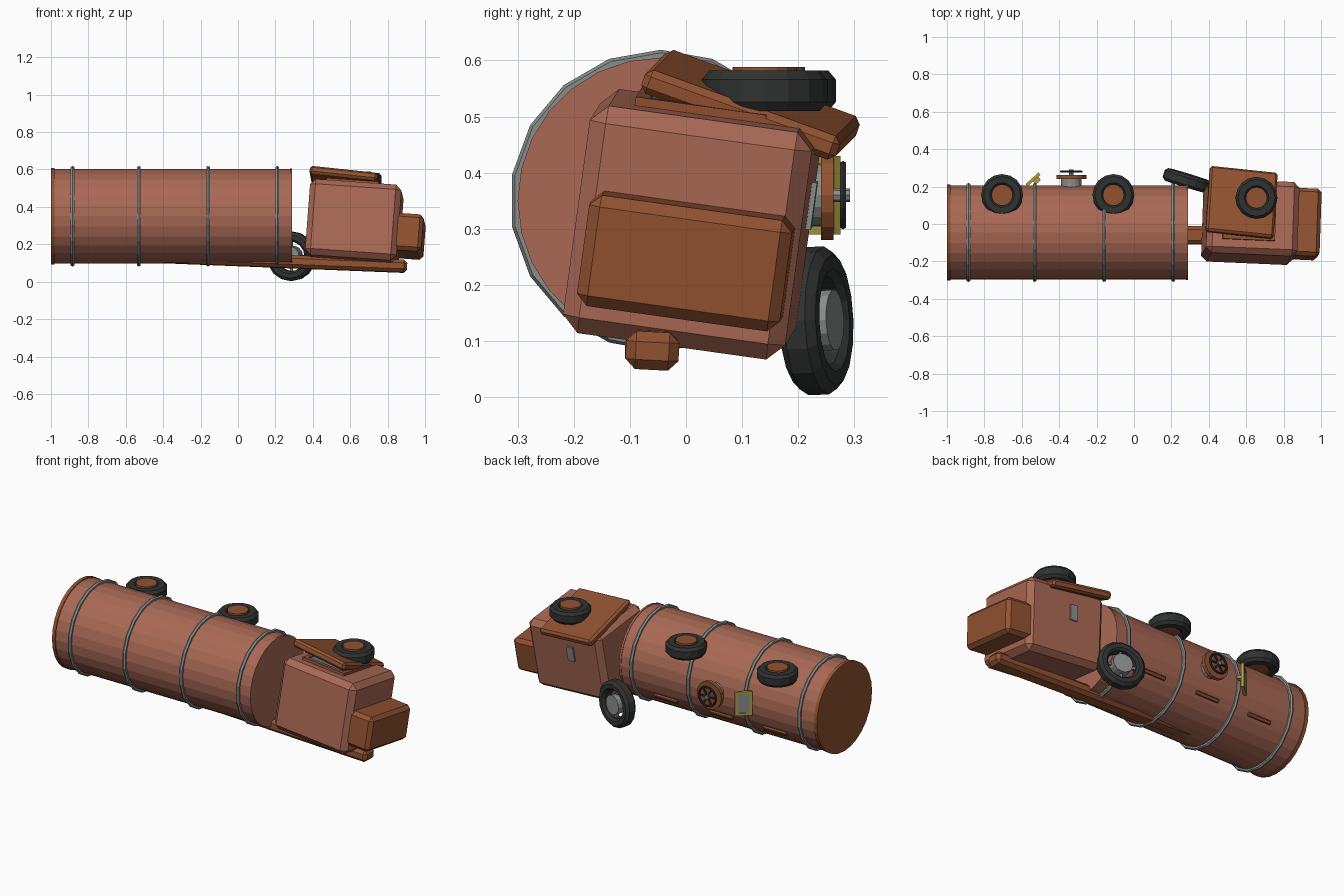
import bpy, bmesh
from math import radians, cos, sin, tau
from mathutils import Matrix, Vector, Euler

if "Cube" in bpy.data.objects:
    bpy.data.objects.remove(bpy.data.objects["Cube"])


def mat(name, r, g, b):
    m = bpy.data.materials.new(name)
    m.diffuse_color = (r, g, b, 1)
    m.use_nodes = True
    m.node_tree.nodes["Principled BSDF"].inputs["Base Color"].default_value = m.diffuse_color
    return m


RUST = mat("faded_red", 0.40, 0.14, 0.09)
ORANGE = mat("rust_orange", 0.29, 0.085, 0.03)
RUBBER = mat("rubber", 0.03, 0.032, 0.032)
STEEL = mat("steel", 0.25, 0.27, 0.26)
YELLOW = mat("yellow", 0.45, 0.36, 0.05)
GLASS = mat("teal_glass", 0.08, 0.24, 0.28)
I = Matrix.Identity(4)


def place(loc, rot=(0, 0, 0)):
    return Matrix.Translation(loc) @ Euler([radians(a) for a in rot]).to_matrix().to_4x4()


def finish(name, bm, material, m):
    bmesh.ops.recalc_face_normals(bm, faces=bm.faces)
    me = bpy.data.meshes.new(name)
    bm.to_mesh(me)
    bm.free()
    me.materials.append(material)
    ob = bpy.data.objects.new(name, me)
    ob.matrix_world = m
    bpy.context.collection.objects.link(ob)
    return ob


def box(name, size, m, material, bevel=0.0):
    bm = bmesh.new()
    bmesh.ops.create_cube(bm, size=1, matrix=Matrix.Diagonal((*size, 1)))
    if bevel:
        bmesh.ops.bevel(bm, geom=bm.edges[:], offset=bevel, segments=1, affect='EDGES')
    return finish(name, bm, material, m)


def lathe(name, profile, n, m, material, closed=False, start=0.0):
    """Spin (radius, height) points about local z; open profiles are capped."""
    bm = bmesh.new()
    rings = [[bm.verts.new((r * cos(start + tau * i / n), r * sin(start + tau * i / n), z))
              for i in range(n)] for r, z in profile]
    pairs = list(zip(rings, rings[1:])) + ([(rings[-1], rings[0])] if closed else [])
    for a, b in pairs:
        for i in range(n):
            j = (i + 1) % n
            bm.faces.new((a[i], a[j], b[j], b[i]))
    if not closed:
        bm.faces.new(rings[0])
        bm.faces.new(rings[-1])
    return finish(name, bm, material, m)


def torus(name, R, r, n, k, m, material):
    prof = [(R + r * cos(tau * i / k), r * sin(tau * i / k)) for i in range(k)]
    return lathe(name, prof, n, m, material, True)


def cyl(name, r, h, n, m, material):
    return lathe(name, [(r, -h / 2), (r, h / 2)], n, m, material)


# Tank lying along x, with end rims and steel hoops
def on_axis(x):
    return place((x, -0.045, 0.35), (0, 90, 0))


cyl("tank", 0.252, 1.27, 28, on_axis(-0.355), RUST)
cyl("tank_rear_rim", 0.257, 0.02, 28, on_axis(-0.99), ORANGE)
cyl("tank_front_rim", 0.255, 0.012, 28, on_axis(0.284), RUST)
for i, x in enumerate((-0.885, -0.53, -0.16, 0.21)):
    torus(f"tank_hoop_{i}", 0.258, 0.011, 18, 6, on_axis(x), STEEL)

# Mounting strips along the underside of the tank
for i, x in enumerate((0.01, -0.35, -0.70)):
    box(f"tank_strip_{i}", (0.15, 0.022, 0.022),
        place((x, 0.17, 0.216), (-32, 0, 0)), ORANGE, 0.004)

# Chassis beam
box("chassis_beam", (1.41, 0.095, 0.068), place((0.2, -0.06, 0.11), (-3, 2.3, 0)), ORANGE, 0.018)

# Cab with nose, window and plate
CAB = place((0.622, 0.012, 0.308), (-8, 4, -2.5))
box("cab", (0.49, 0.40, 0.41), CAB, RUST, 0.03)
box("cab_nose", (0.17, 0.365, 0.20), place((0.907, 0.0, 0.243), (-8, 4, -2.5)), ORANGE, 0.02)
W = CAB @ place((-0.02, -0.01, 0.208))
for s in (-1, 1):
    box("window_frame_long", (0.28, 0.025, 0.025), W @ place((0, s * 0.105, 0)), ORANGE)
    box("window_frame_short", (0.025, 0.19, 0.025), W @ place((s * 0.1275, 0, 0)), ORANGE)
box("window_glass", (0.24, 0.19, 0.012), W, GLASS)
box("cab_plate", (0.045, 0.014, 0.085), CAB @ place((-0.04, 0.202, 0.06)), STEEL)

# Loose door panel resting on the cab
box("door_panel", (0.365, 0.37, 0.045), place((0.575, 0.115, 0.521), (-20, 6, -6)), ORANGE, 0.012)


# Wheels
def tyre(name, R, hole, h, m):
    prof = [(hole, -h * 0.32), (hole + 0.012, -h / 2), (R * 0.88, -h / 2), (R, -h * 0.28),
            (R, h * 0.28), (R * 0.88, h / 2), (hole + 0.012, h / 2), (hole, h * 0.32)]
    lathe(name, prof, 16, m, RUBBER, True)


for i, (x, y) in enumerate(((-0.705, 0.155), (-0.11, 0.155), (0.655, 0.14))):
    m = place((x, y, 0.546))
    tyre(f"wheel_tyre_{i}", 0.112, 0.054, 0.072, m)
    cyl(f"wheel_hub_{i}", 0.057, 0.072, 16, m @ place((0, 0, 0.006)), ORANGE)

# Detached wheel leaning by the cab
L = place((0.285, 0.232, 0.136), (0, 0, -17)) @ place((0, 0, 0), (-88, 0, 0))
tyre("loose_tyre", 0.132, 0.08, 0.068, L)
cyl("loose_hub", 0.055, 0.07, 14, L @ place((0, 0, 0.0)), STEEL)
for a in (0, 90):
    box("loose_hub_spoke", (0.17, 0.014, 0.014), L @ place((0, 0, 0), (0, 0, a)), STEEL)

# Valve with flange and handwheel
V = place((-0.335, 0.2, 0.36), (-90, 0, 0))
cyl("valve_pipe", 0.055, 0.09, 16, V @ place((0, 0, 0.01)), STEEL)
cyl("valve_flange", 0.08, 0.022, 16, V @ place((0, 0, 0.052)), ORANGE)
cyl("valve_stem", 0.012, 0.04, 8, V @ place((0, 0, 0.072)), STEEL)
torus("valve_handwheel", 0.055, 0.006, 16, 6, V @ place((0, 0, 0.08)), RUBBER)
for a in (0, 60, 120):
    box("handwheel_spoke", (0.108, 0.008, 0.008), V @ place((0, 0, 0.08), (0, 0, a)), RUBBER)

# Yellow framed hatch standing off the tank
H = place((-0.54, 0.238, 0.36), (0, 0, 42))
for s in (-1, 1):
    box("hatch_frame_side", (0.014, 0.016, 0.14), H @ place((s * 0.04, 0, 0)), YELLOW)
    box("hatch_frame_end", (0.094, 0.016, 0.014), H @ place((0, 0, s * 0.063)), YELLOW)
box("hatch_plate", (0.07, 0.008, 0.115), H, STEEL)
box("hatch_handle", (0.035, 0.03, 0.014), H @ place((0.012, -0.015, 0)), YELLOW)
